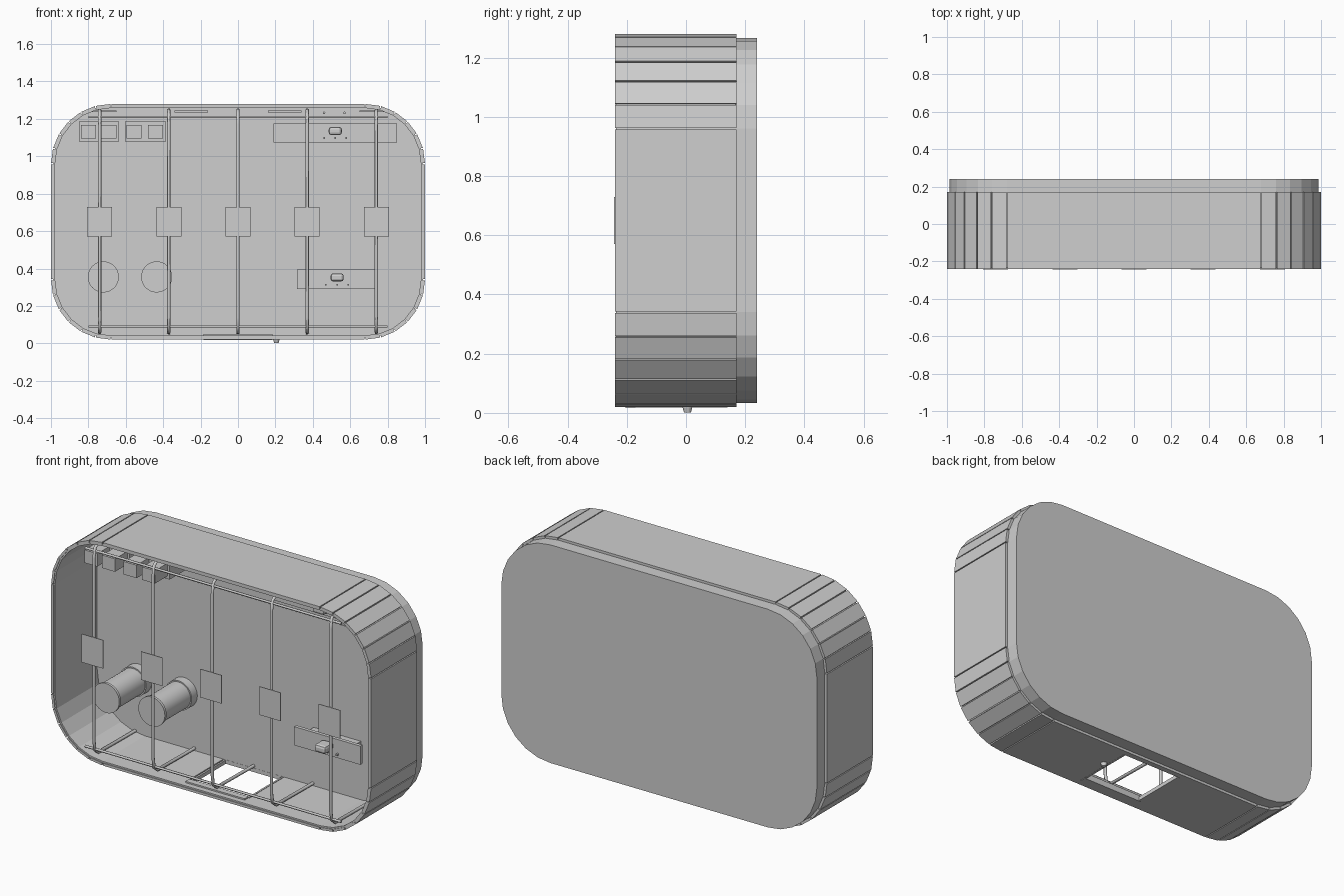
import bpy, bmesh, math
from mathutils import Vector

if "Cube" in bpy.data.objects:
    bpy.data.objects.remove(bpy.data.objects["Cube"])

grey = bpy.data.materials.new("plain_grey")
grey.diffuse_color = (0.62, 0.62, 0.62, 1)
grey.use_nodes = True
grey.node_tree.nodes["Principled BSDF"].inputs["Base Color"].default_value = grey.diffuse_color


def finish(name, bm):
    bmesh.ops.recalc_face_normals(bm, faces=bm.faces)
    me = bpy.data.meshes.new(name)
    bm.to_mesh(me)
    bm.free()
    ob = bpy.data.objects.new(name, me)
    bpy.context.collection.objects.link(ob)
    me.materials.append(grey)
    return ob


def box(name, x0, x1, y0, y1, z0, z1):
    bm = bmesh.new()
    bmesh.ops.create_cube(bm, size=1)
    for v in bm.verts:
        v.co = Vector(((x0 + x1) / 2 + v.co.x * (x1 - x0),
                       (y0 + y1) / 2 + v.co.y * (y1 - y0),
                       (z0 + z1) / 2 + v.co.z * (z1 - z0)))
    return finish(name, bm)


def cylinder(name, x, z, r, y0, y1, n=32):
    bm = bmesh.new()
    bmesh.ops.create_cone(bm, cap_ends=True, segments=n, radius1=r, radius2=r, depth=y1 - y0)
    for v in bm.verts:
        v.co = Vector((x + v.co.x, (y0 + y1) / 2 + v.co.z, z + v.co.y))
    ob = finish(name, bm)
    for p in ob.data.polygons:
        p.use_smooth = len(p.vertices) == 4
    return ob


def rod(name, pts, r):
    cu = bpy.data.curves.new(name, 'CURVE')
    cu.dimensions = '3D'
    cu.bevel_depth = r
    cu.bevel_resolution = 1
    cu.use_fill_caps = True
    sp = cu.splines.new('POLY')
    sp.points.add(len(pts) - 1)
    for p, c in zip(sp.points, pts):
        p.co = (*c, 1)
    ob = bpy.data.objects.new(name, cu)
    bpy.context.collection.objects.link(ob)
    cu.materials.append(grey)
    return ob


def outline(inset, steps=6):
    """Rounded rectangle in x and z, shrunk by inset."""
    pts = []
    for k, (sx, sz) in enumerate([(1, 1), (-1, 1), (-1, -1), (1, -1)]):
        for i in range(steps + 1):
            a = math.pi / 2 * (k + i / steps)
            r = 0.32 - inset
            pts.append(Vector((sx * 0.68 + r * math.cos(a), 0.65 + sz * 0.31 + r * math.sin(a))))
    return pts


def prism(bm, profile, y0, y1):
    """Closed solid from an x,z outline."""
    a, b = ([bm.verts.new((x, y, z)) for x, z in profile] for y in (y0, y1))
    bm.faces.new(a)
    bm.faces.new(b)
    n = len(a)
    for k in range(n):
        bm.faces.new((a[k], a[(k + 1) % n], b[(k + 1) % n], b[k]))


def panels(name, o, i, y0, y1, gap):
    """One plate for each side of the outline, parted by narrow gaps."""
    bm = bmesh.new()
    out, inn = outline(o), outline(i)
    for k in range(len(out)):
        m = (k + 1) % len(out)
        d = (out[m] - out[k]).normalized() * gap
        prism(bm, (out[k] + d, out[m] - d, inn[m] - d, inn[k] + d), y0, y1)
    return finish(name, bm)


def cut_floor(ob, w):
    cutter = box("floor_cutter", -w, w, -0.17, 0.139, -0.1, 0.1)
    cutter.hide_render = True
    cutter.hide_viewport = True
    cut = ob.modifiers.new("floor_opening", 'BOOLEAN')
    cut.operation = 'DIFFERENCE'
    cut.solver = 'EXACT'
    cut.object = cutter


# outer shell plates over a continuous liner, both open at the floor
cut_floor(panels("outer_shell", 0.0, 0.014, -0.24, 0.17, 0.003), 0.175)
bm = bmesh.new()
loops = [[bm.verts.new((x, y, z)) for x, z in outline(d)]
         for d, y in ((0.012, -0.236), (0.012, 0.166), (0.022, 0.166), (0.022, -0.236))]
n = len(loops[0])
for a in range(4):
    A, B = loops[a], loops[(a + 1) % 4]
    for k in range(n):
        bm.faces.new((A[k], A[(k + 1) % n], B[(k + 1) % n], B[k]))
cut_floor(finish("shell_liner", bm), 0.19)

# closed back panel, slightly smaller than the shell
bm = bmesh.new()
prism(bm, outline(0.014), 0.14, 0.24)
finish("back_panel", bm)

# frame around the floor opening
box("opening_frame_front", -0.185, 0.185, -0.205, -0.17, 0.017, 0.05)
for s in (-1, 1):
    box("opening_frame_side", *sorted((s * 0.175, s * 0.185)), -0.18, 0.14, 0.019, 0.04)

# wire grille: five bent rods with square plates, tied by two rails
for i in range(5):
    x = -0.74 + 0.37 * i
    rod("grille_rod", [(x, -0.13, 1.248), (x, -0.19, 1.245), (x, -0.22, 1.225), (x, -0.229, 1.17),
                       (x, -0.229, 0.14), (x, -0.22, 0.085), (x, -0.19, 0.06), (x, 0.14, 0.055)], 0.009)
    box("grille_plate", x - 0.067, x + 0.067, -0.243, -0.239, 0.57, 0.73)
for z in (0.09, 1.21):
    rod("grille_rail", [(-0.8, -0.22, z), (0.8, -0.22, z)], 0.007)

# seam strips on the back wall
box("back_wall_strip", -0.85, 0.85, 0.136, 0.14, 0.994, 0.999)

# two round dials standing out from the back wall
for x in (-0.72, -0.435):
    cylinder("dial_flange", x, 0.355, 0.083, 0.09, 0.14)
    cylinder("dial_barrel", x, 0.355, 0.076, -0.14, 0.09)
    cylinder("dial_cap", x, 0.355, 0.083, -0.15, -0.135)

# two pairs of square push buttons on base plates
for x0, x1 in ((-0.85, -0.635), (-0.605, -0.385)):
    box("button_base", x0, x1, -0.06, 0.14, 1.08, 1.185)
for x in (-0.80, -0.69, -0.555, -0.44):
    box("push_button", x - 0.04, x + 0.04, -0.17, -0.06, 1.095, 1.168)

# slider panels with a stem, a knob and small marks
for x0, x1, z0, z1, kx in ((0.19, 0.85, 1.075, 1.175, 0.52), (0.315, 0.73, 0.29, 0.395, 0.53)):
    zc = (z0 + z1) / 2 + 0.01
    box("slider_panel", x0, x1, 0.05, 0.07, z0, z1)
    box("slider_stem", x0 + 0.06, x1 - 0.06, 0.07, 0.14, zc - 0.02, zc + 0.02)
    knob = box("slider_knob", kx - 0.035, kx + 0.035, -0.03, 0.05, zc - 0.022, zc + 0.022)
    bev = knob.modifiers.new("rounded", 'BEVEL')
    bev.width = 0.014
    bev.segments = 2
    for d in (-0.06, 0, 0.06):
        box("slider_mark", kx + d - 0.004, kx + d + 0.004, 0.035, 0.05, z0 + 0.018, z0 + 0.028)

# thin plates and pegs under the roof
for s in (-1, 1):
    box("roof_plate", *sorted((s * 0.16, s * 0.34)), -0.02, 0.06, 1.235, 1.245)
    box("roof_plate_outer", *sorted((s * 0.65, s * 0.812)), -0.02, 0.06, 1.236, 1.244)
for x in (0.46, 0.57):
    cylinder("roof_peg", x, 1.232, 0.007, -0.16, -0.13, 8)

# small foot below the floor
bm = bmesh.new()
bmesh.ops.create_cone(bm, cap_ends=True, segments=16, radius1=0.012, radius2=0.02, depth=0.03)
bmesh.ops.translate(bm, verts=bm.verts, vec=(0.205, 0.005, 0.017))
finish("small_foot", bm)
